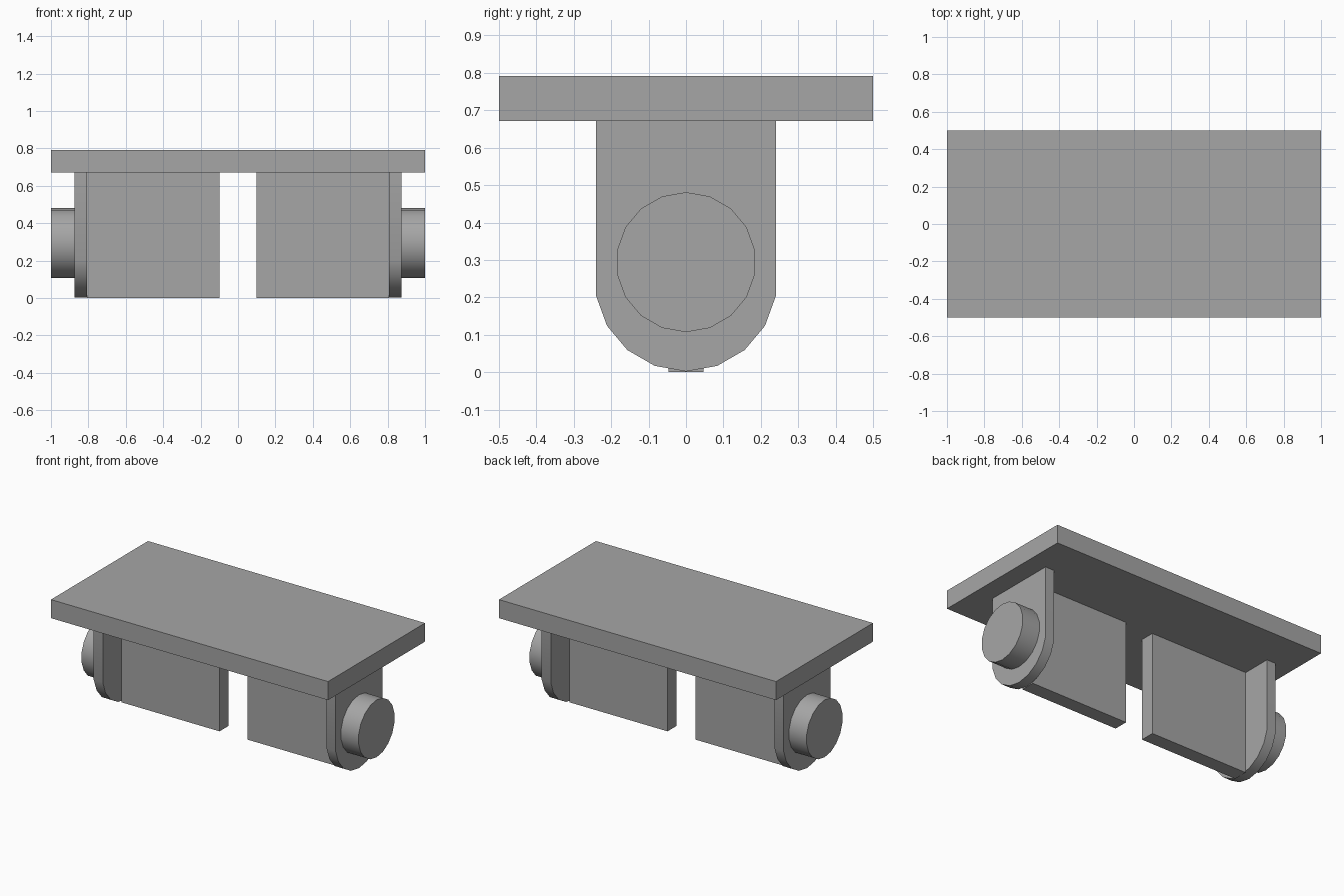
import bpy
import bmesh
from math import sin, cos, radians

if "Cube" in bpy.data.objects:
    bpy.data.objects.remove(bpy.data.objects["Cube"])

# Dark grey finish shared by all parts
grey = bpy.data.materials.new("dark_grey")
grey.diffuse_color = (0.38, 0.38, 0.38, 1)
grey.use_nodes = True
grey.node_tree.nodes["Principled BSDF"].inputs["Base Color"].default_value = grey.diffuse_color


def extrude_x(name, profile, x0, x1, smooth=False):
    """Solid made from a (y, z) profile swept along x."""
    bm = bmesh.new()
    face = bm.faces.new([bm.verts.new((x0, y, z)) for y, z in profile])
    res = bmesh.ops.extrude_face_region(bm, geom=[face])
    for v in res["geom"]:
        if isinstance(v, bmesh.types.BMVert):
            v.co.x = x1
    bmesh.ops.recalc_face_normals(bm, faces=bm.faces)
    mesh = bpy.data.meshes.new(name)
    bm.to_mesh(mesh)
    bm.free()
    mesh.materials.append(grey)
    obj = bpy.data.objects.new(name, mesh)
    bpy.context.collection.objects.link(obj)
    if smooth:
        bpy.ops.object.select_all(action='DESELECT')
        obj.select_set(True)
        bpy.context.view_layer.objects.active = obj
        bpy.ops.object.shade_smooth_by_angle(angle=radians(30))
    return obj


def rect(half_y, z0, z1):
    return [(-half_y, z0), (half_y, z0), (half_y, z1), (-half_y, z1)]


def arc(radius, zc, start, stop, step=20):
    """Points around (0, zc); the angle is measured from straight up."""
    return [(radius * sin(radians(a)), zc + radius * cos(radians(a)))
            for a in range(start, stop + 1, step)]


PLATE_Z, TOP_Z = 0.671, 0.792

# Flat mounting plate
extrude_x("top_plate", rect(0.5, PLATE_Z, TOP_Z), -1, 1)

# Round-bottomed bracket and 18-sided pin outlines
bracket = arc(0.244, 0.246, 100, 260)
bracket += [(bracket[-1][0], PLATE_Z), (bracket[0][0], PLATE_Z)]
pin = arc(0.187, 0.294, 0, 340)

# Mirrored web, end bracket and pin
for side, s in (("left", -1), ("right", 1)):
    extrude_x(side + "_web", rect(0.047, 0, PLATE_Z), s * 0.10, s * 0.808)
    extrude_x(side + "_bracket", bracket, s * 0.808, s * 0.873, True)
    extrude_x(side + "_pin", pin, s * 0.873, s * 1.0, True)
